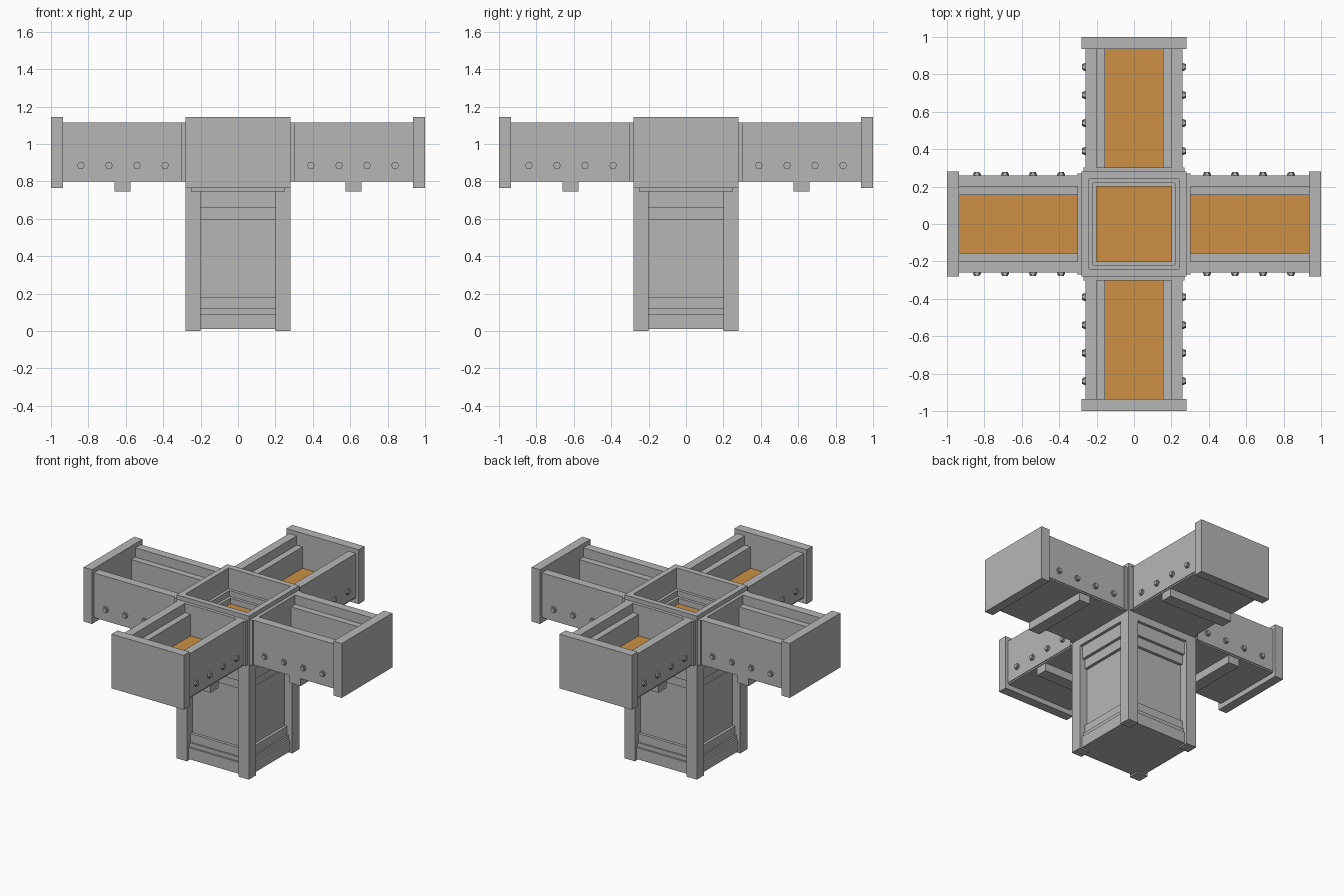
import bpy
import math
from mathutils import Matrix, Vector

cube = bpy.data.objects.get("Cube")
if cube:
    bpy.data.objects.remove(cube)


def material(name, rgb):
    mat = bpy.data.materials.new(name)
    mat.use_nodes = True
    mat.diffuse_color = (*rgb, 1)
    mat.node_tree.nodes["Principled BSDF"].inputs["Base Color"].default_value = (*rgb, 1)
    return mat


GREY = material("plain grey", (0.47, 0.47, 0.47))
AMBER = material("amber lining", (0.61, 0.28, 0.06))


def finish(name, mat, turn):
    """Name, colour and rotate the active object about the centre axis."""
    ob = bpy.context.object
    ob.name = name
    ob.data.materials.append(mat)
    bpy.context.view_layer.update()
    ob.data.transform(Matrix.Rotation(turn, 4, "Z") @ ob.matrix_world)
    ob.matrix_world = Matrix.Identity(4)


def box(name, x, y, z, mat=GREY, turn=0):
    """Box from ranges along each axis."""
    lo, hi = Vector((x[0], y[0], z[0])), Vector((x[1], y[1], z[1]))
    bpy.ops.mesh.primitive_cube_add(size=1, location=(lo + hi) / 2)
    bpy.context.object.scale = hi - lo
    finish(name, mat, turn)


def bolt(name, x, side, turn):
    """Hexagonal bolt head with a smaller tip on an arm wall."""
    for part, radius, reach in (("head", 0.021, 0.27), ("tip", 0.015, 0.277)):
        bpy.ops.mesh.primitive_cylinder_add(
            vertices=6, radius=radius, depth=reach - 0.25,
            location=(x, side * (reach + 0.25) / 2, 0.885),
            rotation=(math.pi / 2, 0, 0))
        bpy.context.object.rotation_euler.y = math.pi / 6
        finish(f"{name}_{part}", GREY, turn)


def span(a, b, side):
    """Range mirrored to either side of zero."""
    return (a, b) if side > 0 else (-b, -a)


# Four identical trough arms, hub walls and column faces around the centre
for arm, direction in enumerate(("left", "back", "right", "front")):
    turn = arm * math.pi / 2

    # Trough
    box(f"{direction}_arm_base", (0.27, 0.95), (-0.255, 0.255), (0.80, 0.83), GREY, turn)
    box(f"{direction}_arm_floor", (0.29, 0.94), (-0.21, 0.21), (0.82, 0.90), AMBER, turn)
    box(f"{direction}_end_plate", (0.935, 1.0), (-0.28, 0.28), (0.765, 1.145), GREY, turn)
    box(f"{direction}_cross_beam", (0.575, 0.66), (-0.25, 0.25), (0.745, 0.81), GREY, turn)
    for side in (-1, 1):
        word = "a" if side > 0 else "b"
        box(f"{direction}_arm_wall_{word}", (0.27, 0.95), span(0.20, 0.26, side),
            (0.81, 1.115), GREY, turn)
        box(f"{direction}_inner_rail_{word}", (0.29, 0.94), span(0.155, 0.21, side),
            (0.85, 1.05), GREY, turn)
        for i in range(4):
            bolt(f"{direction}_bolt_{word}{i + 1}", 0.39 + 0.15 * i, side, turn)

    # Hub wall, joint collar and stepped lip inside the hub
    box(f"{direction}_hub_wall", (0.24, 0.28), (-0.28, 0.24), (0.75, 1.145), GREY, turn)
    box(f"{direction}_hub_collar", (0.27, 0.303), (-0.27, 0.27), (0.80, 1.115), GREY, turn)
    box(f"{direction}_hub_lip", (0.22, 0.25), (-0.24, 0.22), (0.90, 1.0), GREY, turn)
    box(f"{direction}_hub_trim", (0.20, 0.23), (-0.22, 0.20), (0.90, 0.96), GREY, turn)

    # Column post and the rails on one face
    box(f"{direction}_post", (0.20, 0.28), (0.20, 0.28), (0, 0.76), GREY, turn)
    for rail, depth, z in (("foot", 0.262, (0.01, 0.09)), ("sill", 0.25, (0.08, 0.12)),
                           ("skirting", 0.24, (0.11, 0.18)),
                           ("upper_rail", 0.24, (0.595, 0.67)),
                           ("head_rail", 0.26, (0.66, 0.76))):
        box(f"{direction}_{rail}", (0.20, depth), (-0.21, 0.21), z, GREY, turn)

# Column core and hub floor
box("column_core", (-0.22, 0.22), (-0.22, 0.22), (0.01, 0.77))
box("hub_base", (-0.27, 0.27), (-0.27, 0.27), (0.755, 0.83))
box("hub_floor", (-0.23, 0.23), (-0.23, 0.23), (0.82, 0.92), AMBER)
